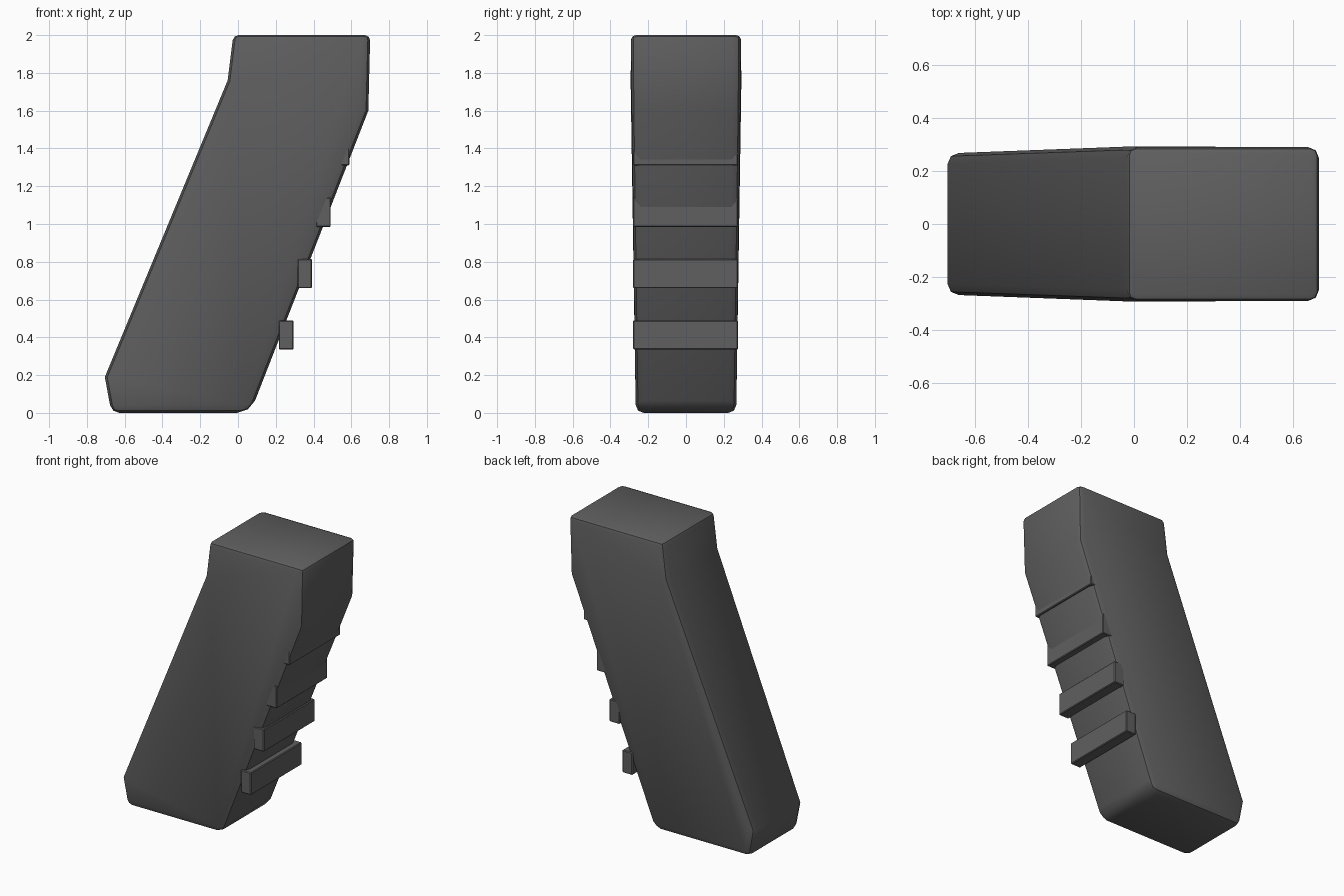
import bpy, bmesh
from math import radians

cube = bpy.data.objects.get("Cube")
if cube:
    bpy.data.objects.remove(cube)

# Dark grey polymer
COLOUR = (0.115, 0.115, 0.118, 1)
polymer = bpy.data.materials.new("dark_grey_polymer")
polymer.use_nodes = True
polymer.diffuse_color = COLOUR
polymer.node_tree.nodes["Principled BSDF"].inputs["Base Color"].default_value = COLOUR


def add_object(name, bm):
    bmesh.ops.recalc_face_normals(bm, faces=bm.faces[:])
    mesh = bpy.data.meshes.new(name)
    bm.to_mesh(mesh)
    bm.free()
    mesh.materials.append(polymer)
    obj = bpy.data.objects.new(name, mesh)
    bpy.context.collection.objects.link(obj)
    return obj


def half_width(z):
    return 0.266 + 0.014 * z if z < 1.75 else 0.291


# Grip body: side profile (x, z), widening slightly towards the top
profile = [(-0.67, 0), (0.065, 0), (0.69, 1.6), (0.70, 2.0),
           (-0.025, 2.0), (-0.055, 1.76), (-0.705, 0.19)]
bm = bmesh.new()
near = [bm.verts.new((x, -half_width(z), z)) for x, z in profile]
far = [bm.verts.new((x, half_width(z), z)) for x, z in profile]
bm.faces.new(near)
bm.faces.new(far[::-1])
count = len(profile)
for i in range(count):
    j = (i + 1) % count
    bm.faces.new((near[i], far[i], far[j], near[j]))

# Rounded edges: soft along the sides, tighter around the top
weight = bm.edges.layers.float.new("bevel_weight_edge")
for edge in bm.edges:
    a, b = edge.verts
    crosswise = abs(a.co.y - b.co.y) > 0.3
    z = (a.co.z + b.co.z) / 2
    if crosswise:
        if z < 0.1:
            edge[weight] = 1.0 if a.co.x > 0 else 0.6
        elif z > 1.9:
            edge[weight] = 0.4
    else:
        edge[weight] = 0.35 if z > 1.95 else 0.6
body = add_object("grip_body", bm)
bevel = body.modifiers.new("rounded_edges", "BEVEL")
bevel.limit_method = "WEIGHT"
bevel.width = 0.07
bevel.segments = 2

bpy.ops.object.select_all(action="DESELECT")
body.select_set(True)
bpy.context.view_layer.objects.active = body
bpy.ops.object.modifier_apply(modifier=bevel.name)
bpy.ops.object.shade_smooth_by_angle(angle=radians(35))

# Finger ridges stepping up the sloped edge
for i in range(4):
    bm = bmesh.new()
    bmesh.ops.create_cube(bm, size=1)
    bmesh.ops.scale(bm, vec=(0.078, 0.555, 0.155), verts=bm.verts)
    bmesh.ops.translate(bm, vec=(0.255 + 0.0985 * i, -0.002, 0.4125 + 0.325 * i),
                        verts=bm.verts)
    bmesh.ops.bevel(bm, geom=bm.edges[:], offset=0.005, segments=1, affect="EDGES")
    add_object(f"finger_ridge_{i + 1}", bm)
